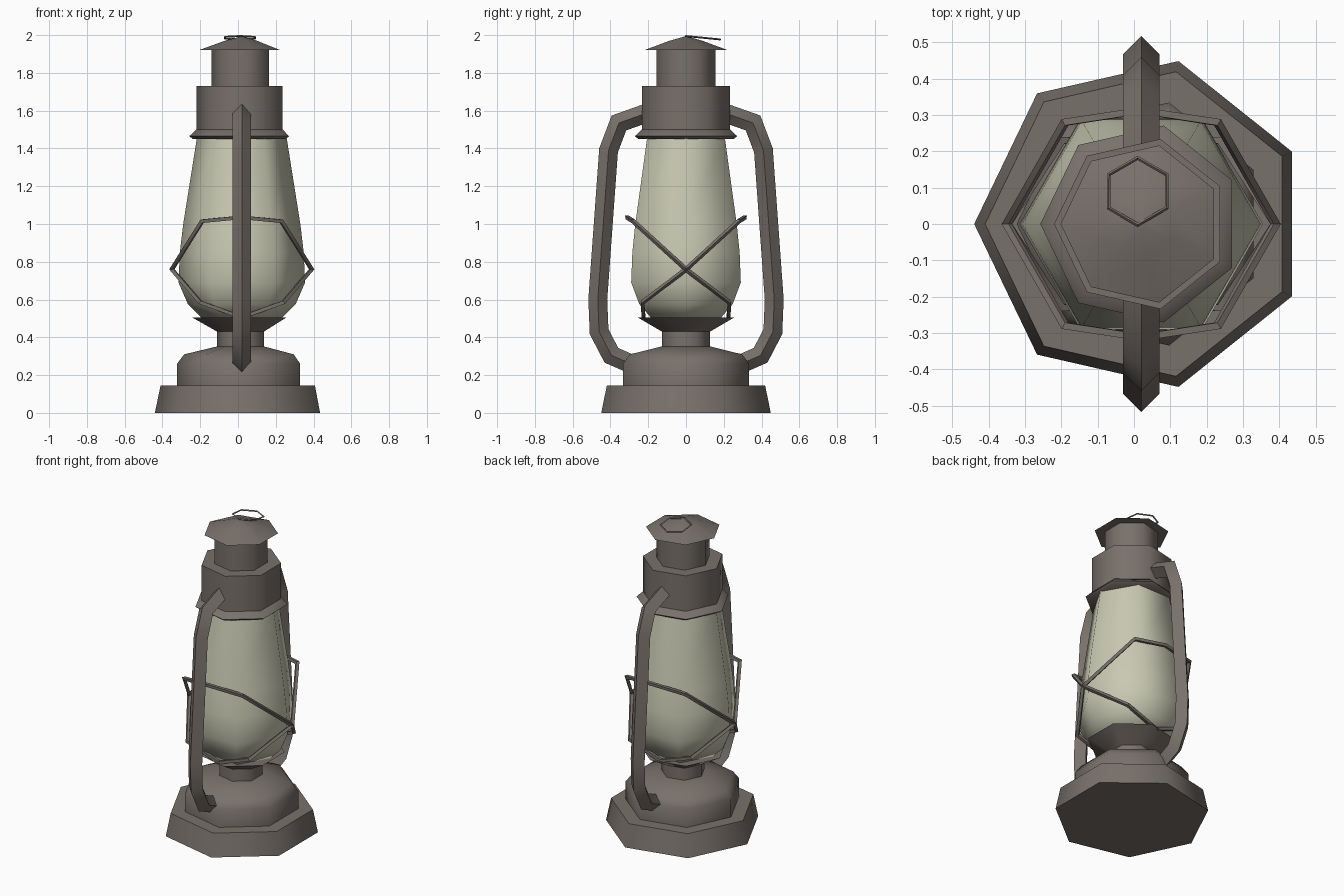
import bpy
import bmesh
from math import cos, sin, pi, radians
from mathutils import Vector

cube = bpy.data.objects.get("Cube")
if cube:
    bpy.data.objects.remove(cube, do_unlink=True)

CX = 0.02  # lantern axis


def make_material(name, rgb):
    mat = bpy.data.materials.new(name)
    mat.use_nodes = True
    mat.diffuse_color = (*rgb, 1)
    mat.node_tree.nodes["Principled BSDF"].inputs["Base Color"].default_value = (*rgb, 1)
    return mat


metal = make_material("weathered metal", (0.19, 0.165, 0.147))
glass = make_material("pale glass", (0.58, 0.58, 0.45))


def finish(name, bm, mat, angle):
    bmesh.ops.recalc_face_normals(bm, faces=bm.faces)
    mesh = bpy.data.meshes.new(name)
    bm.to_mesh(mesh)
    bm.free()
    mesh.materials.append(mat)
    obj = bpy.data.objects.new(name, mesh)
    bpy.context.collection.objects.link(obj)
    bpy.ops.object.select_all(action="DESELECT")
    obj.select_set(True)
    bpy.context.view_layer.objects.active = obj
    bpy.ops.object.shade_smooth_by_angle(angle=radians(angle))
    return obj


def skin(bm, rings, closed=False):
    """Bridge successive vertex rings, capping the ends of open shapes."""
    n = len(rings[0])
    pairs = list(zip(rings, rings[1:]))
    if closed:
        pairs.append((rings[-1], rings[0]))
    else:
        bm.faces.new(rings[0])
        bm.faces.new(rings[-1])
    for a, b in pairs:
        for i in range(n):
            j = (i + 1) % n
            bm.faces.new((a[i], a[j], b[j], b[i]))


def lathe(name, profile, sides=7, mat=metal, angle=55):
    bm = bmesh.new()
    rings = []
    for r, z in profile:
        turns = [pi + 2 * pi * i / sides for i in range(sides)]
        rings.append([bm.verts.new((CX + r * cos(a), r * sin(a), z)) for a in turns])
    skin(bm, rings)
    return finish(name, bm, mat, angle)


def sweep(name, points, radius, up, closed=False):
    """Run a mitred diamond section along a path."""
    bm = bmesh.new()
    pts = [Vector(p) for p in points]
    n = len(pts)
    rings = []
    for i, p in enumerate(pts):
        before = pts[i - 1] if i or closed else None
        after = pts[(i + 1) % n] if i < n - 1 or closed else None
        t_in = (p - before).normalized() if before else (after - p).normalized()
        t_out = (after - p).normalized() if after else t_in
        t = (t_in + t_out).normalized()
        side = Vector(up).cross(t).normalized()
        top = t.cross(side)
        mitre = 1 / max(0.6, t.dot(t_in))
        rings.append([bm.verts.new(p + d * radius) for d in
                      (top, side * mitre, -top, -side * mitre)])
    skin(bm, rings, closed)
    return finish(name, bm, metal, 40)


# Foot, fuel tank and burner
lathe("foot", [(0.46, 0), (0.43, 0.145)])
lathe("fuel_tank", [(0.343, 0.14), (0.343, 0.26), (0.305, 0.31), (0.13, 0.352)])
lathe("burner", [(0.13, 0.34), (0.13, 0.43), (0.262, 0.505)])

# Glass globe
lathe("glass_globe", [(0.21, 0.5), (0.285, 0.575), (0.335, 0.69), (0.328, 0.85),
                      (0.31, 1.0), (0.237, 1.46)], 6, glass, 65)

# Hood, chimney and roof
lathe("hood_collar", [(0.258, 1.45), (0.278, 1.465), (0.24, 1.5)])
lathe("hood", [(0.24, 1.455), (0.24, 1.73)])
lathe("chimney", [(0.16, 1.72), (0.16, 1.93)])
lathe("roof", [(0.222, 1.922), (0.09, 1.97), (0.01, 1.992)])

# Side tubes, front and back
tube = [(0.2, 1.59), (0.355, 1.535), (0.41, 1.39), (0.467, 0.6),
        (0.46, 0.43), (0.395, 0.305), (0.27, 0.25)]
for label, s in (("front", -1), ("back", 1)):
    sweep(label + "_tube", [(CX, s * y, z) for y, z in tube], 0.05, (1, 0, 0))

# Crossed wire guards around the globe
guard = [(0.37, 0, 0.76), (0.21, 0.28, 1.015), (0, 0.312, 1.035), (-0.21, 0.28, 1.015),
         (-0.37, 0, 0.76), (-0.22, -0.23, 0.585), (0, -0.225, 0.505), (0.22, -0.23, 0.585)]
for label, s in (("front", -1), ("back", 1)):
    sweep(label + "_wire_guard", [(CX + x, s * y, z) for x, y, z in guard],
          0.013, (0, s * 0.66, -0.75), True)

# Small hanging ring resting on the roof
ring = []
for i in range(6):
    a = pi / 2 + i * pi / 3
    y = 0.09 + 0.092 * sin(a)
    ring.append((0.01 + 0.092 * cos(a), y, 1.995 - 0.1 * y))
sweep("hanging_ring", ring, 0.005, (0, 0, 1), True)
